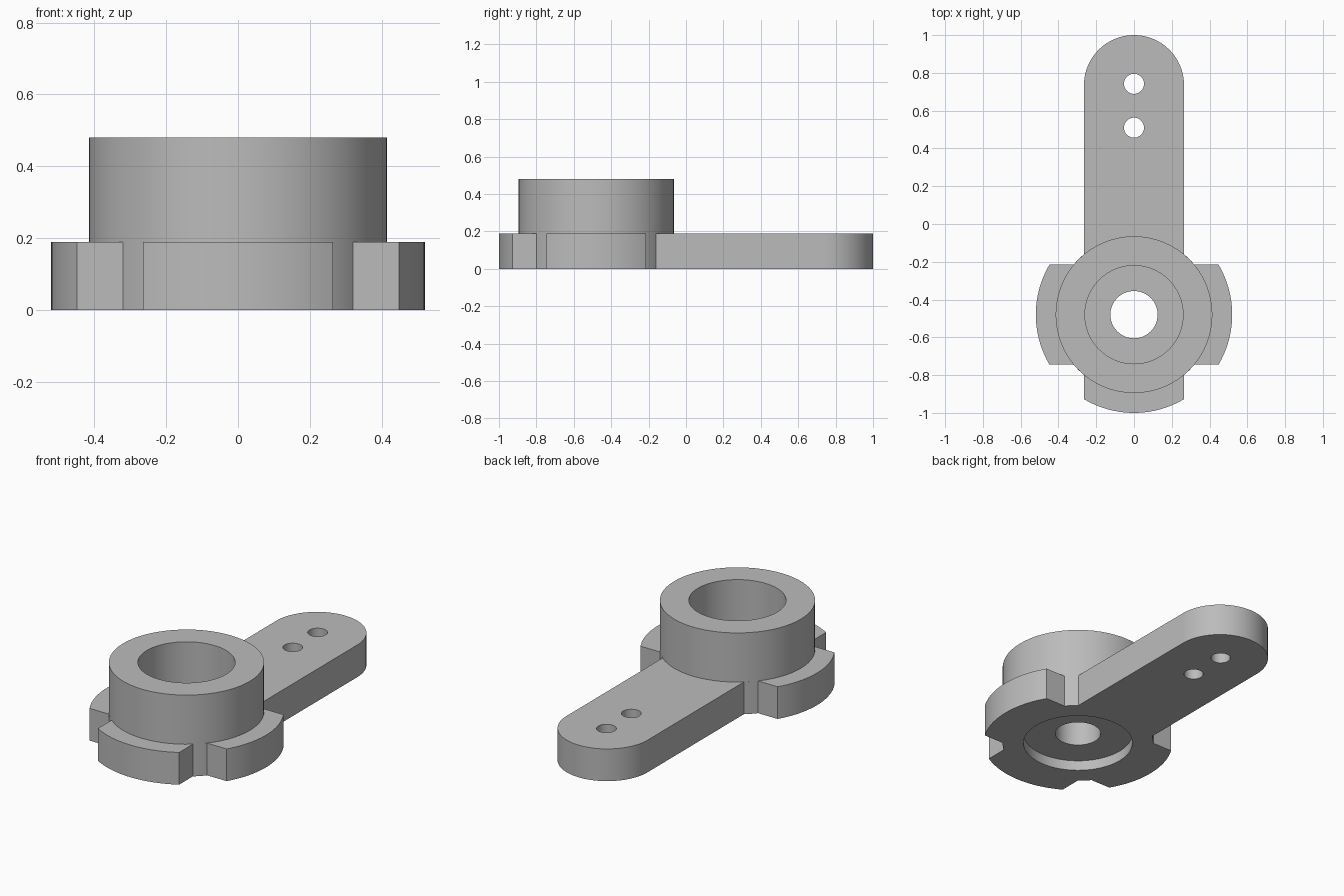
import bpy, bmesh
from math import asin, cos, sin, pi, radians
from mathutils import Matrix, Vector

cube = bpy.data.objects.get("Cube")
if cube:
    bpy.data.objects.remove(cube, do_unlink=True)

HUB_Y = -0.48        # centre of hub and flange
R_HUB, R_FLANGE, R_BORE, R_HOLE = 0.415, 0.52, 0.26, 0.125
HALF = 0.265         # half width of arm and tabs
PLATE, TOP, FLOOR = 0.19, 0.48, 0.215

grey = bpy.data.materials.new("grey")
grey.use_nodes = True
grey.diffuse_color = (0.5, 0.5, 0.5, 1)
grey.node_tree.nodes["Principled BSDF"].inputs["Base Color"].default_value = (0.5, 0.5, 0.5, 1)


def arc(cy, r, a0, a1, n):
    return [(r * cos(a0 + (a1 - a0) * i / n), cy + r * sin(a0 + (a1 - a0) * i / n))
            for i in range(n + 1)]


def add_object(name, bm):
    bmesh.ops.recalc_face_normals(bm, faces=bm.faces)
    mesh = bpy.data.meshes.new(name)
    bm.to_mesh(mesh)
    bm.free()
    mesh.materials.append(grey)
    obj = bpy.data.objects.new(name, mesh)
    bpy.context.collection.objects.link(obj)
    return obj


def activate(obj):
    bpy.ops.object.select_all(action='DESELECT')
    obj.select_set(True)
    bpy.context.view_layer.objects.active = obj


def drill(obj, y, radius, z0, z1):
    bm = bmesh.new()
    bmesh.ops.create_cone(bm, cap_ends=True, segments=64, radius1=radius, radius2=radius,
                          depth=z1 - z0, matrix=Matrix.Translation((0, y, (z0 + z1) / 2)))
    cutter = add_object("cutter", bm)
    cutter.hide_render = True
    activate(obj)
    mod = obj.modifiers.new("drill", 'BOOLEAN')
    mod.operation, mod.solver, mod.object = 'DIFFERENCE', 'EXACT', cutter
    bpy.ops.object.modifier_apply(modifier=mod.name)
    bpy.data.objects.remove(cutter, do_unlink=True)


# Base plate: three flange tabs, notches on the hub radius, and the rounded arm
a_out, a_in = asin(HALF / R_FLANGE), asin(HALF / R_HUB)
outline = []
for k in (-2, -1, 0):
    d = k * pi / 2
    outline += arc(HUB_Y, R_FLANGE, d - a_out, d + a_out, 20)
    outline += arc(HUB_Y, R_HUB, d + a_in, d + pi / 2 - a_in, 8)
outline += arc(1 - HALF, HALF, 0, pi, 40)
outline += arc(HUB_Y, R_HUB, pi / 2 + a_in, pi - a_in, 8)

bm = bmesh.new()
base = bm.faces.new([bm.verts.new((x, y, 0)) for x, y in outline])
extruded = bmesh.ops.extrude_face_region(bm, geom=[base], use_keep_orig=True)
bmesh.ops.translate(bm, vec=(0, 0, PLATE),
                    verts=[v for v in extruded["geom"] if isinstance(v, bmesh.types.BMVert)])
plate = add_object("base_plate_with_arm", bm)

# Shallow underside recess, shaft hole and the two arm holes
drill(plate, HUB_Y, 0.30, -0.1, 0.06)
drill(plate, HUB_Y, R_HOLE, -0.1, 0.3)
for y in (0.51, 0.742):
    drill(plate, y, 0.053, -0.1, 0.3)

# Hub: turned cup with a pierced floor
profile = [(R_HOLE, PLATE), (R_HOLE, FLOOR), (R_BORE, FLOOR), (R_BORE, TOP),
           (R_HUB, TOP), (R_HUB, PLATE)]
bm = bmesh.new()
ring = [bm.verts.new((r, HUB_Y, z)) for r, z in profile]
edges = [bm.edges.new((ring[i], ring[(i + 1) % len(ring)])) for i in range(len(ring))]
bmesh.ops.spin(bm, geom=ring + edges, cent=(0, HUB_Y, 0), axis=(0, 0, 1),
               angle=2 * pi, steps=64, use_duplicate=False)
bmesh.ops.remove_doubles(bm, verts=bm.verts, dist=0.0001)
hub = add_object("hub_cup", bm)

# Smooth round walls, crisp edges
for obj in (plate, hub):
    activate(obj)
    bpy.ops.object.shade_smooth_by_angle(angle=radians(30))
